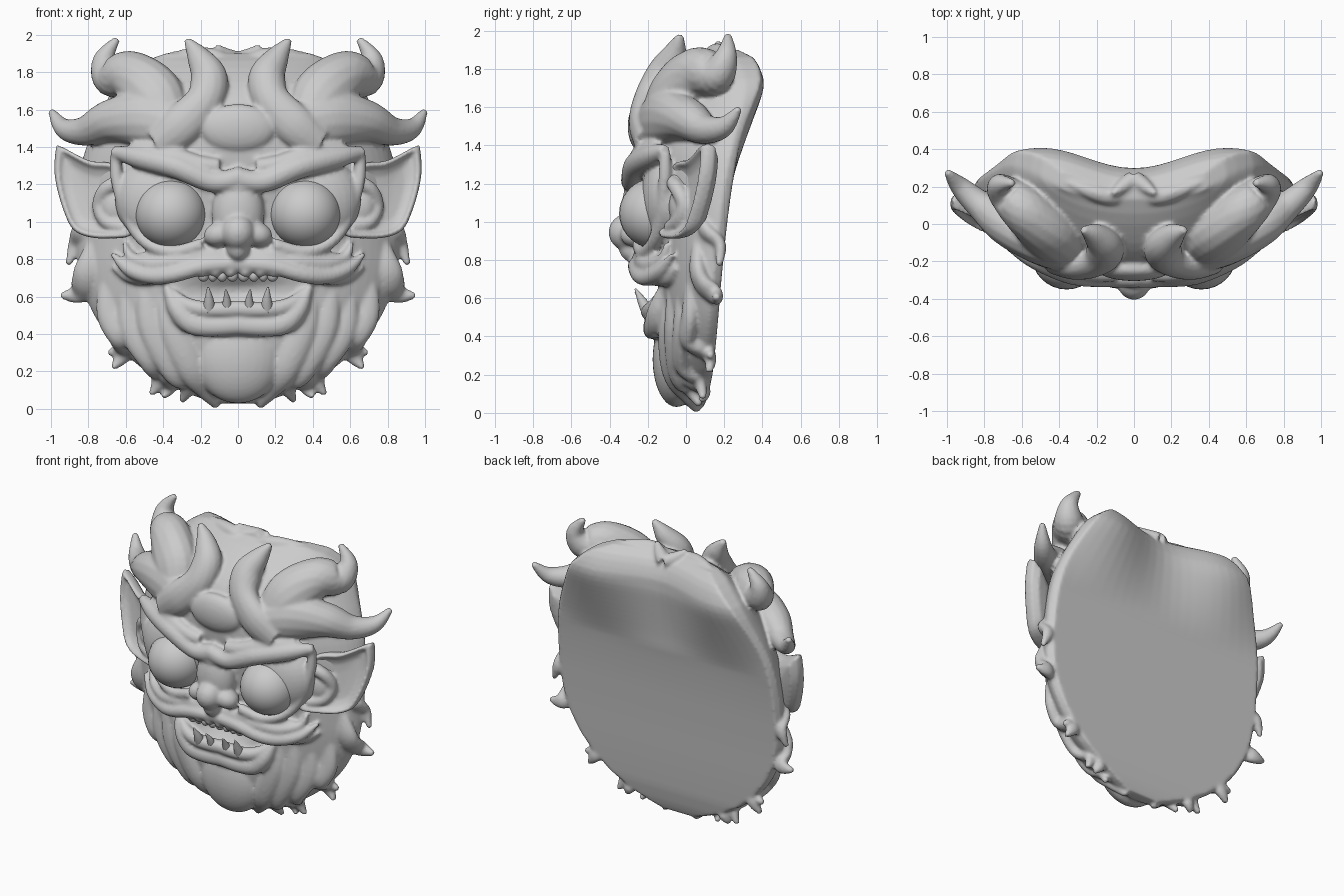
import bpy, bmesh, math
from mathutils import Vector, Matrix

# Head profile: z, half width, front y, back y
PROF = [(.03, .12, .02, .09), (.12, .38, -.08, .13), (.25, .57, -.13, .145), (.45, .755, -.16, .165),
        (.7, .855, -.18, .185), (1., .87, -.21, .215), (1.25, .855, -.25, .25), (1.45, .8, -.27, .295),
        (1.6, .725, -.23, .335), (1.75, .655, -.12, .37), (1.85, .55, .02, .33), (1.9, .38, .14, .23)]


def lin(z):
    z = min(max(z, PROF[0][0]), PROF[-1][0])
    for a, b in zip(PROF, PROF[1:]):
        if z <= b[0]:
            f = (z - a[0]) / (b[0] - a[0])
            return [a[i] + f * (b[i] - a[i]) for i in (1, 2, 3)]
    return list(PROF[-1][1:])


def prof(z):
    d = min(.1, max(.01, z - .03), max(.01, 1.9 - z))
    rows = [lin(z + d * k / 3) for k in range(-3, 4)]
    return [sum(c) / 7 for c in zip(*rows)]


def front_y(x, z):
    w, yf, yb = prof(z)
    ye = yb - .04
    k = max(0, 1 - (x / w) ** 2) ** .6
    mouth = .1 * math.exp(-(x / .25) ** 2 - ((z - .63) / .09) ** 2)
    return ye - (ye - yf) * k + mouth


def back_y(x, z):
    return prof(z)[2] - min(.055, max(0, z - 1.25) * .12) * math.cos(2 * math.pi * x)


def spline(pts, k=6, closed=False):
    n, out = len(pts), []
    for i in range(n if closed else n - 1):
        if closed:
            q = [pts[(i + d) % n] for d in (-1, 0, 1, 2)]
        else:
            q = [pts[min(max(i + d, 0), n - 1)] for d in (-1, 0, 1, 2)]
        for j in range(k):
            t = j / k
            out.append([.5 * (2 * b + (c - a) * t + (2 * a - 5 * b + 4 * c - d) * t * t
                              + (3 * b - a - 3 * c + d) * t ** 3) for a, b, c, d in zip(*q)])
    return out if closed else out + [list(pts[-1])]


def skin(bm, rings):
    rows = [[bm.verts.new(p) for p in r] for r in rings]
    n = len(rows[0])
    for a, b in zip(rows, rows[1:]):
        for i in range(n):
            bm.faces.new((a[i], a[(i + 1) % n], b[(i + 1) % n], b[i]))
    bm.faces.new(rows[0])
    bm.faces.new(rows[-1][::-1])


def tube(bm, pts, n=14):
    """Mirrored tapering strand; points are x, y, z, width[, depth]."""
    path = spline([p if len(p) == 5 else (*p, p[3]) for p in pts])
    co = [Vector(p[:3]) for p in path]
    for s in (1, -1):
        rings = []
        for i, p in enumerate(path):
            t = (co[min(i + 1, len(co) - 1)] - co[max(i - 1, 0)]).normalized()
            nn = Vector((0, -1, 0))
            nn = (nn - t * nn.dot(t)).normalized()
            side = t.cross(nn)
            ring = []
            for j in range(n):
                a = 2 * math.pi * j / n
                v = co[i] + side * math.cos(a) * max(p[3], .004) + nn * math.sin(a) * max(p[4], .004)
                ring.append((v.x * s, v.y, v.z))
            rings.append(ring)
        skin(bm, rings)


def ball(bm, c, r, tilt=0):
    for s in ((1, -1) if c[0] else (1,)):
        m = Matrix.Translation((c[0] * s, c[1], c[2])) @ Matrix.Rotation(tilt * s, 4, 'Y') @ Matrix.Diagonal((*r, 1))
        bmesh.ops.create_uvsphere(bm, u_segments=32, v_segments=20, radius=1, matrix=m)


def finish(name, bm, voxel=0, smooth=4):
    bmesh.ops.recalc_face_normals(bm, faces=bm.faces[:])
    me = bpy.data.meshes.new(name)
    bm.to_mesh(me)
    bm.free()
    me.polygons.foreach_set("use_smooth", [True] * len(me.polygons))
    ob = bpy.data.objects.new(name, me)
    bpy.context.collection.objects.link(ob)
    if voxel:
        r = ob.modifiers.new("blend", 'REMESH')
        r.mode, r.voxel_size, r.use_smooth_shade = 'VOXEL', voxel, True
        s = ob.modifiers.new("soften", 'SMOOTH')
        s.factor, s.iterations = .5, smooth
    return ob


# Head: lofted shell with a flat back; the features below are blended into it
bm = bmesh.new()
rings = []
for i in range(49):
    z = .03 + 1.87 * i / 48
    w = prof(z)[0]
    xs = [w * math.sin(math.pi * (j / 36 - .5)) for j in range(37)]
    ring = [(x, front_y(x, z), z) for x in xs]
    ring += [(x, back_y(x, z), z) for x in [w * .97 * (1 - j / 10) for j in range(21)]]
    rings.append(ring)
skin(bm, rings)

# Forehead plate, eye sockets, nose, muzzle, chin
ball(bm, (0, -.24, 1.5), (.2, .065, .13))
ball(bm, (.38, -.09, 1.11), (.28, .15, .25), -.2)
ball(bm, (0, -.24, 1.05), (.14, .1, .2))
ball(bm, (0, -.27, 1.2), (.12, .06, .08))
ball(bm, (0, -.31, .945), (.09, .095, .095))
ball(bm, (.1, -.27, .935), (.085, .075, .065), .3)
ball(bm, (0, -.28, .86), (.06, .07, .07))
ball(bm, (.15, -.19, .81), (.22, .09, .075))
ball(bm, (0, -.05, .28), (.24, .125, .25))

# Brow ridge and the rim under the eyes
tube(bm, [(-.02, -.28, 1.24, .06), (.13, -.28, 1.215, .06), (.33, -.26, 1.295, .065),
          (.53, -.18, 1.345, .06), (.67, -.11, 1.375, .03)])
tube(bm, [(.1, -.26, 1.29, .05), (.22, -.26, 1.31, .05), (.4, -.22, 1.37, .05), (.56, -.15, 1.4, .03)])
tube(bm, [(.655, -.11, 1.36, .03), (.645, -.11, 1.22, .035), (.585, -.13, 1.02, .035),
          (.49, -.17, .89, .035), (.35, -.22, .84, .035), (.19, -.25, .88, .035)])

# Horn-like hair curls: outer, side, inner
tube(bm, [(.36, -.18, 1.46, .1, .08), (.44, -.07, 1.66, .16, .13), (.57, .06, 1.78, .135, .13),
          (.68, .16, 1.775, .105, .1), (.715, .21, 1.87, .06), (.645, .22, 1.98, .018)])
tube(bm, [(.3, -.2, 1.5, .12, .08), (.5, -.11, 1.55, .15, .11), (.68, .0, 1.54, .115),
          (.82, .1, 1.485, .08), (.93, .2, 1.5, .055), (1.0, .28, 1.595, .018)])
tube(bm, [(.42, -.19, 1.42, .1, .08), (.3, -.23, 1.52, .11, .07), (.18, -.19, 1.65, .1, .08),
          (.155, -.12, 1.77, .1, .09), (.21, -.06, 1.88, .065), (.275, -.03, 1.975, .018)])

# Small tufts on the crown
tube(bm, [(.05, .15, 1.84, .05), (.14, .15, 1.88, .05), (.25, .18, 1.89, .04), (.37, .23, 1.89, .015)])
tube(bm, [(.0, .24, 1.86, .05), (.06, .2, 1.89, .04), (.115, .16, 1.94, .014)])

# Moustache strands and upper lip
tube(bm, [(-.02, -.25, .775, .045), (.17, -.26, .765, .045), (.34, -.24, .72, .045), (.46, -.19, .71, .045),
          (.58, -.13, .745, .038), (.675, -.07, .83, .012)])
tube(bm, [(.2, -.23, .8, .045), (.34, -.22, .785, .045), (.46, -.18, .775, .04),
          (.57, -.12, .81, .03), (.61, -.1, .89, .012)])
tube(bm, [(.38, -.18, .71, .04), (.5, -.13, .7, .04), (.59, -.08, .71, .03), (.67, -.05, .76, .012)])
tube(bm, [(.15, -.22, .84, .03), (.3, -.23, .82, .03), (.45, -.17, .82, .03), (.56, -.1, .8, .02)])
for x in (.04, .12, .19):
    ball(bm, (x, -.25, .735), (.035, .04, .035))

# Lower lip and jaw
tube(bm, [(-.02, -.18, .45, .055, .045), (.14, -.18, .44, .055, .045), (.25, -.17, .46, .06, .05),
          (.33, -.15, .54, .05), (.385, -.13, .66, .014)])
tube(bm, [(-.02, -.19, .535, .045), (.16, -.19, .53, .045), (.28, -.165, .56, .04), (.36, -.13, .64, .014)])

# Beard strands hugging the shell, fading in at the cheek, with chunky free tips
STRANDS = [
    [(.4, .7), (.35, .45), (.25, .22), (.17, .1), (.115, .008)],
    [(.5, .75), (.46, .45), (.34, .22), (.27, .13), (.3, .04)],
    [(.6, .7), (.56, .44), (.45, .26), (.415, .17), (.465, .075)],
    [(.7, .75), (.68, .52), (.61, .38), (.61, .3), (.67, .215)],
    [(.76, .92), (.79, .76), (.815, .67), (.86, .615), (.95, .605)],
    [(.78, 1.05), (.83, .95), (.865, .88), (.91, .77)],
    [(.38, .28), (.36, .18), (.365, .12), (.4, .06)],
    [(.58, .45), (.61, .37), (.63, .32), (.695, .3)],
]
for st in STRANDS:
    wid = [.03, .08, .08, .055, .014] if len(st) == 5 else [.03, .06, .045, .014]
    off = [.05, .02, .005, .02, .02] if len(st) == 5 else [.04, .02, .015, .02]
    tube(bm, [(x, front_y(x, z) + o, z, r, r * .45 + .012) for (x, z), r, o in zip(st, wid, off)])
finish("head", bm, .0115, 5)

# Eyes
bm = bmesh.new()
ball(bm, (.36, -.16, 1.045), (.19, .19, .185))
finish("eyes", bm)

# Ears: cupped leaves with an inner fold
OUT = [(.62, 1.28), (.8, 1.33), (.95, 1.405), (.975, 1.39), (.98, 1.24), (.93, 1.05), (.86, .94), (.7, .91), (.55, .96)]


def ear_y(x, z):
    return -.08 + .45 * (x - .65) + .12 * (z - 1.1)


bm = bmesh.new()
edge = spline(OUT, 6, True)
for s in (1, -1):
    rings = []
    for k, d in ((.05, .04), (.3, .04), (.6, .035), (.8, .015), (.9, -.015), (.97, -.012),
                 (1, .015), (.96, .055), (.75, .1), (.4, .12), (.05, .12)):
        pts = [(.76 + (x - .76) * k, 1.12 + (z - 1.12) * k) for x, z in edge]
        rings.append([(x * s, ear_y(x, z) + d, z) for x, z in pts])
    skin(bm, rings)
tube(bm, [(.6, -.08, 1.22, .04), (.7, -.05, 1.18, .04), (.74, -.01, 1.09, .04),
          (.7, -.04, 1.0, .04), (.6, -.08, .97, .04)])
ball(bm, (.64, -.04, 1.08), (.09, .05, .1))
finish("ears", bm, .011, 3)

# Teeth: lower fangs and upper row
bm = bmesh.new()
for x, h, r in ((.155, .65, .035), (.06, .635, .028)):
    tube(bm, [(x, -.2, .53, r), (x, -.23, .585, r * .7), (x + .005, -.265, h, .005)])
for x, r in ((.03, .03), (.085, .028), (.135, .025), (.185, .03)):
    ball(bm, (x, -.24, .715), (r, .03, .035))
finish("teeth", bm)
